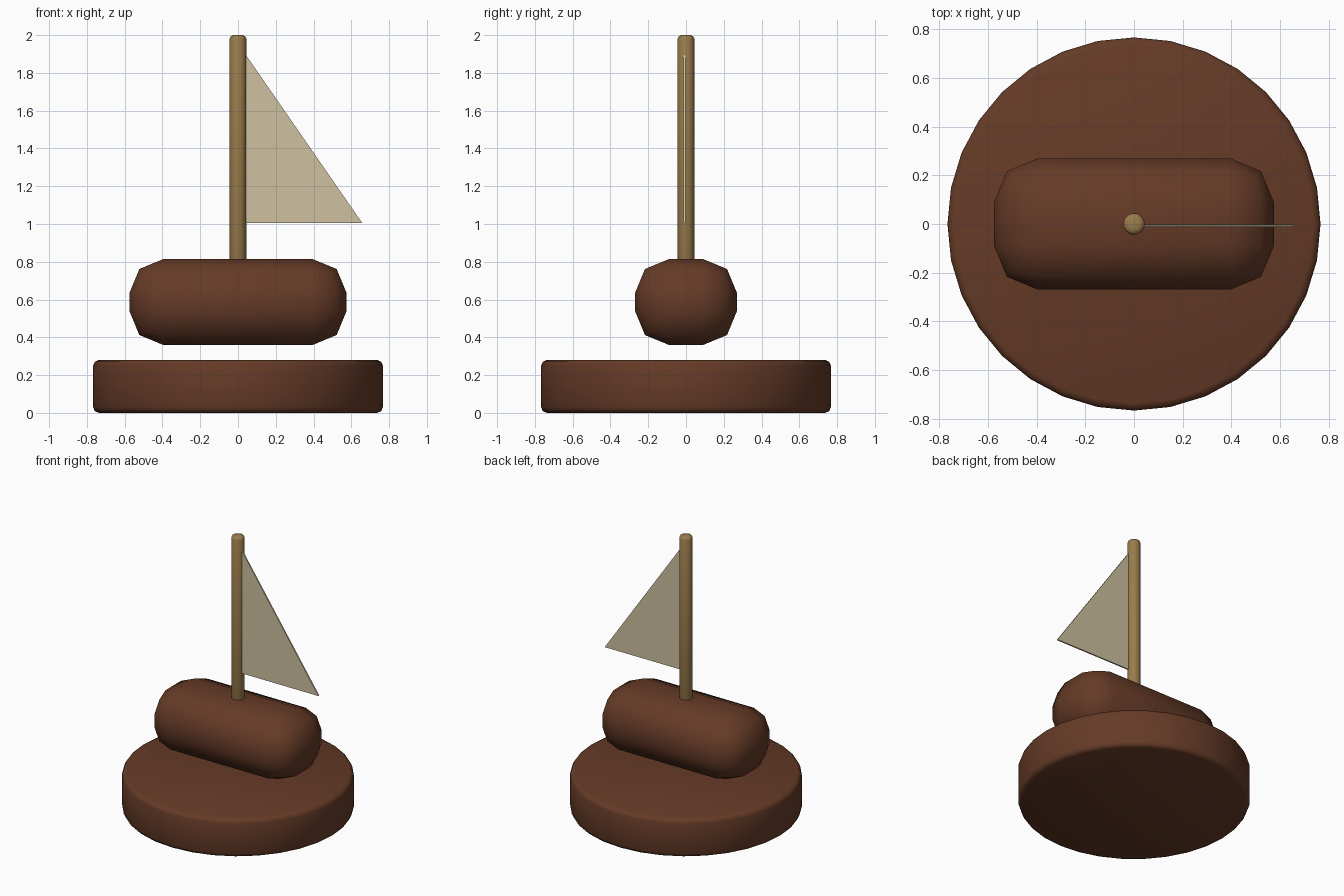
import bpy
import bmesh
import math

cube = bpy.data.objects.get("Cube")
if cube:
    bpy.data.objects.remove(cube, do_unlink=True)


def material(name, rgb):
    mat = bpy.data.materials.new(name)
    mat.use_nodes = True
    mat.diffuse_color = (*rgb, 1)
    mat.node_tree.nodes["Principled BSDF"].inputs["Base Color"].default_value = (*rgb, 1)
    return mat


dark_wood = material("dark_wood", (0.13, 0.043, 0.02))
light_wood = material("light_wood", (0.32, 0.2, 0.07))
canvas = material("canvas", (0.62, 0.53, 0.35))


def finish(obj, name, mat, bevel=0, segments=2, smooth_angle=None):
    obj.name = name
    obj.data.materials.append(mat)
    if bevel:
        mod = obj.modifiers.new("rounded_edges", "BEVEL")
        mod.width = bevel
        mod.segments = segments
        mod.limit_method = "ANGLE"
        mod.angle_limit = math.radians(40)
        bpy.ops.object.modifier_apply(modifier=mod.name)
    if smooth_angle:
        bpy.ops.object.shade_smooth_by_angle(angle=math.radians(smooth_angle))
    return obj


def cylinder(name, mat, radius, bottom, top, sides, bevel):
    bpy.ops.mesh.primitive_cylinder_add(
        vertices=sides, radius=radius, depth=top - bottom,
        location=(0, 0, (bottom + top) / 2))
    return finish(bpy.context.object, name, mat, bevel, 2, 60)


# Round base and mast
cylinder("base", dark_wood, 0.767, 0, 0.28, 32, 0.03)
cylinder("mast", light_wood, 0.044, 0.7, 2.0, 32, 0.02)

# Hull: a box with widely rounded edges
bpy.ops.mesh.primitive_cube_add(size=1, location=(0, 0, 0.587))
hull = bpy.context.object
hull.scale = (1.15, 0.54, 0.455)
bpy.ops.object.transform_apply(location=False, rotation=False, scale=True)
finish(hull, "hull", dark_wood, 0.18, 2, 60)

# Triangular sail, extruded to a thin sheet
bm = bmesh.new()
corners = [(0.035, 1.005), (0.658, 1.005), (0.035, 1.905)]
face = bm.faces.new([bm.verts.new((x, -0.012, z)) for x, z in corners])
extruded = bmesh.ops.extrude_face_region(bm, geom=[face])["geom"]
bmesh.ops.translate(
    bm, vec=(0, 0.01, 0),
    verts=[v for v in extruded if isinstance(v, bmesh.types.BMVert)])
bmesh.ops.recalc_face_normals(bm, faces=bm.faces)
mesh = bpy.data.meshes.new("sail")
bm.to_mesh(mesh)
bm.free()
sail = bpy.data.objects.new("sail", mesh)
bpy.context.collection.objects.link(sail)
finish(sail, "sail", canvas)
